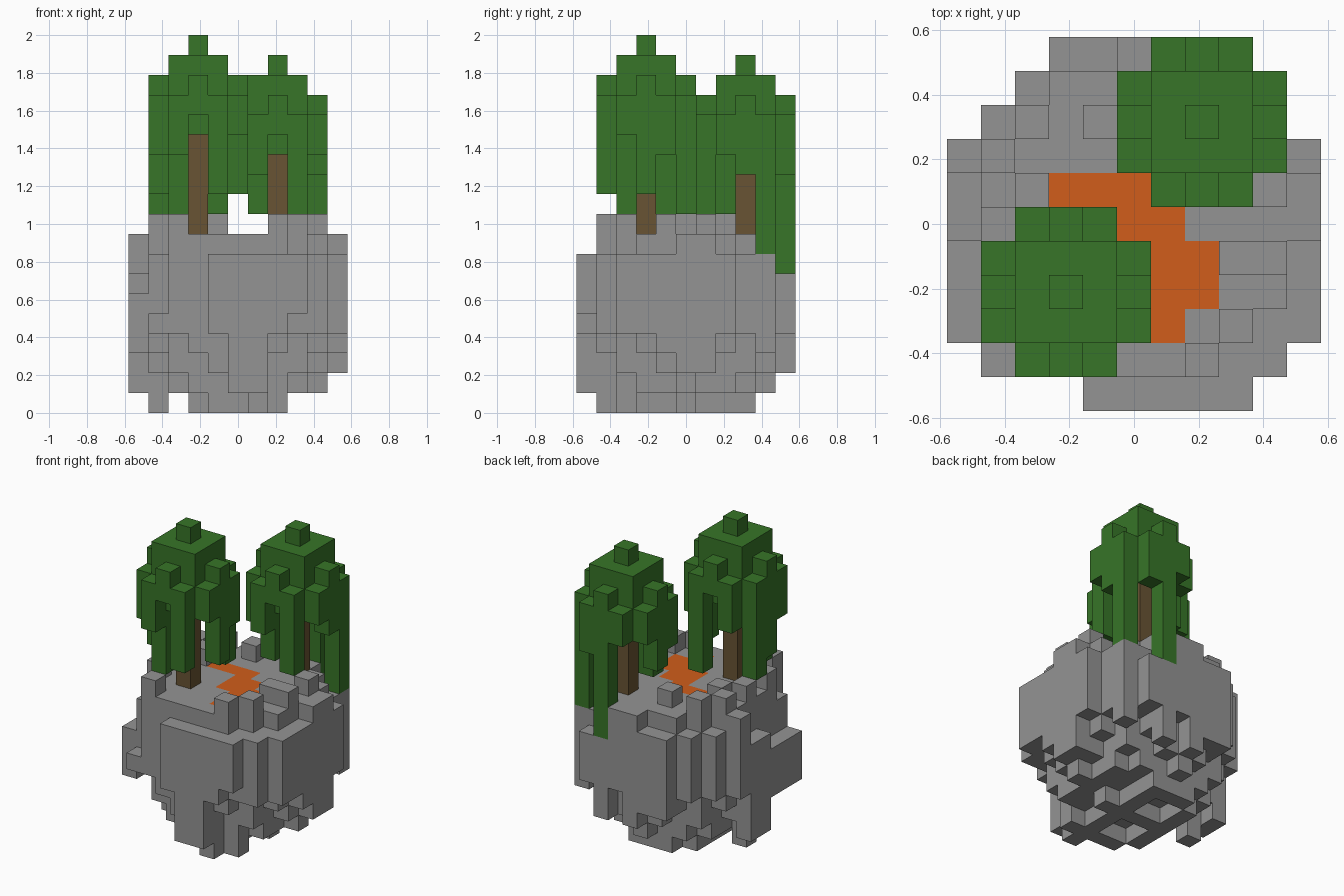
import bpy, bmesh, math
from mathutils import Vector

if "Cube" in bpy.data.objects:
    bpy.data.objects.remove(bpy.data.objects["Cube"])

UNIT = 2 / 19      # edge of one block
MID = 5            # index of the middle block in x and y


def material(name, rgb):
    m = bpy.data.materials.new(name)
    m.use_nodes = True
    colour = (*rgb, 1)
    m.diffuse_color = colour
    m.node_tree.nodes["Principled BSDF"].inputs["Base Color"].default_value = colour
    return m


STONE = material("stone grey", (.295, .295, .295))
LEAF = material("leaf green", (.038, .178, .021))
BARK = material("bark brown", (.14, .088, .033))
LAVA = material("lava orange", (.64, .11, .011))


def box(i0, i1, j0, j1, bottom, top):
    """Blocks i0..i1 by j0..j1, filling levels bottom up to top."""
    return {(i, j, k) for i in range(i0, i1 + 1)
            for j in range(j0, j1 + 1) for k in range(bottom, top)}


def build(name, blocks, mat, solid=frozenset()):
    """Make one mesh of the outer faces of a set of blocks."""
    bm = bmesh.new()
    for block in blocks:
        centre = Vector((block[0] - MID, block[1] - MID, block[2] + .5))
        for axis in range(3):
            for sign in (-1, 1):
                step = Vector((0, 0, 0))
                step[axis] = sign
                near = tuple(b + int(s) for b, s in zip(block, step))
                if near in blocks or near in solid:
                    continue
                u, v = Vector((0, 0, 0)), Vector((0, 0, 0))
                u[(axis + 1) % 3] = .5
                v[(axis + 2) % 3] = .5 * sign
                face = centre + step / 2
                ring = (face - u - v, face + u - v, face + u + v, face - u + v)
                bm.faces.new([bm.verts.new(p * UNIT) for p in ring])
    bmesh.ops.remove_doubles(bm, verts=bm.verts, dist=UNIT / 100)
    bmesh.ops.dissolve_limit(bm, angle_limit=math.radians(1),
                             verts=bm.verts, edges=bm.edges)
    mesh = bpy.data.meshes.new(name)
    bm.to_mesh(mesh)
    bm.free()
    mesh.materials.append(mat)
    obj = bpy.data.objects.new(name, mesh)
    bpy.context.collection.objects.link(obj)
    return obj


# Rock body: round plan, stepped underside, flat top
rock = set()
for i in range(1, 10):
    for j in range(1, 10):
        d = math.hypot(i - MID, j - MID)
        if d > 5.1:
            continue
        if d < 3.3:
            bottom = 0 if (i * j + i) % 3 == 0 and abs(i - MID) < 3 else 1
        else:
            bottom = 1 if d < 4.05 else 2 if d < 4.3 else 3 if d < 4.95 else 4
        rock |= box(i, i, j, j, bottom, 9 if d < 4.95 else 8)

# Corners, then front, back, right and left plates of the rock
for part in ((1, 1, 1, 1, 4, 5), (9, 9, 1, 1, 4, 8), (9, 9, 9, 9, 3, 8),
             (4, 4, 0, 0, 4, 8), (5, 6, 0, 0, 1, 8), (7, 7, 0, 0, 4, 8),
             (8, 8, 0, 0, 5, 8), (3, 4, 10, 10, 3, 8), (5, 5, 10, 10, 2, 9),
             (6, 6, 10, 10, 4, 9), (7, 7, 10, 10, 2, 7), (8, 8, 10, 10, 4, 7),
             (10, 10, 2, 3, 4, 8), (10, 10, 4, 4, 3, 8), (10, 10, 5, 6, 2, 9),
             (10, 10, 7, 7, 4, 8), (0, 0, 2, 4, 3, 6),
             (0, 0, 5, 6, 1, 7), (0, 0, 7, 7, 4, 9)):
    rock |= box(*part)

# Feet under the rock and loose stones on its rim
for i, j in ((1, 5), (6, 1), (7, 2), (5, 8), (3, 7)):
    rock |= box(i, i, j, j, 0, 3)
for i, j in ((2, 1), (1, 3), (1, 5), (7, 1), (8, 2), (9, 4), (8, 4),
             (9, 6), (4, 8), (2, 6), (2, 8), (1, 7)):
    rock |= box(i, i, j, j, 8, 10)

# Lava pool set flush into the top
lava = set()
for i0, i1, j0, j1 in ((3, 5, 6, 6), (5, 6, 5, 5), (5, 7, 4, 4), (6, 7, 3, 3), (6, 6, 2, 2)):
    lava |= box(i0, i1, j0, j1, 8, 9)
rock -= lava
build("rock", rock, STONE, lava)
build("lava_pool", lava, LAVA, rock)


def tree(name, ci, cj, top, strands):
    """Trunk, square crown with a tip, and fronds hanging from its edge."""
    crown = box(ci - 1, ci + 1, cj - 1, cj + 1, top - 5, top - 1)
    crown |= box(ci, ci, cj, cj, top - 1, top)
    for side in (-2, 2):
        for along in (-1, 0, 1):
            start = top - 2 if along == 0 else top - 3
            for di, dj in ((side, along), (along, side)):
                end = strands.get((di, dj), start - 2)
                crown |= box(ci + di, ci + di, cj + dj, cj + dj, end, start)
    corner = strands[-1, -1]
    crown |= box(ci - 1, ci - 1, cj - 1, cj - 1, corner, top - 4)
    build(name + "_leaves", crown, LEAF)
    build(name + "_trunk", box(ci, ci, cj, cj, 9, top - 5), BARK)


# Keys are frond offsets from the trunk, values the level where each ends
tree("front_tree", 3, 3, 19, {
    (-1, -2): 13, (1, -2): 11, (-2, -1): 13, (-2, 0): 11, (-2, 1): 10,
    (2, 0): 11, (2, 1): 13, (1, 2): 10, (-1, 2): 13, (-1, -1): 10})
tree("back_tree", 7, 8, 18, {
    (-1, -2): 12, (1, -2): 10, (-2, -1): 12, (-2, 0): 11, (2, 0): 12,
    (2, 1): 8, (0, 2): 7, (1, 2): 12, (-1, -1): 10})
